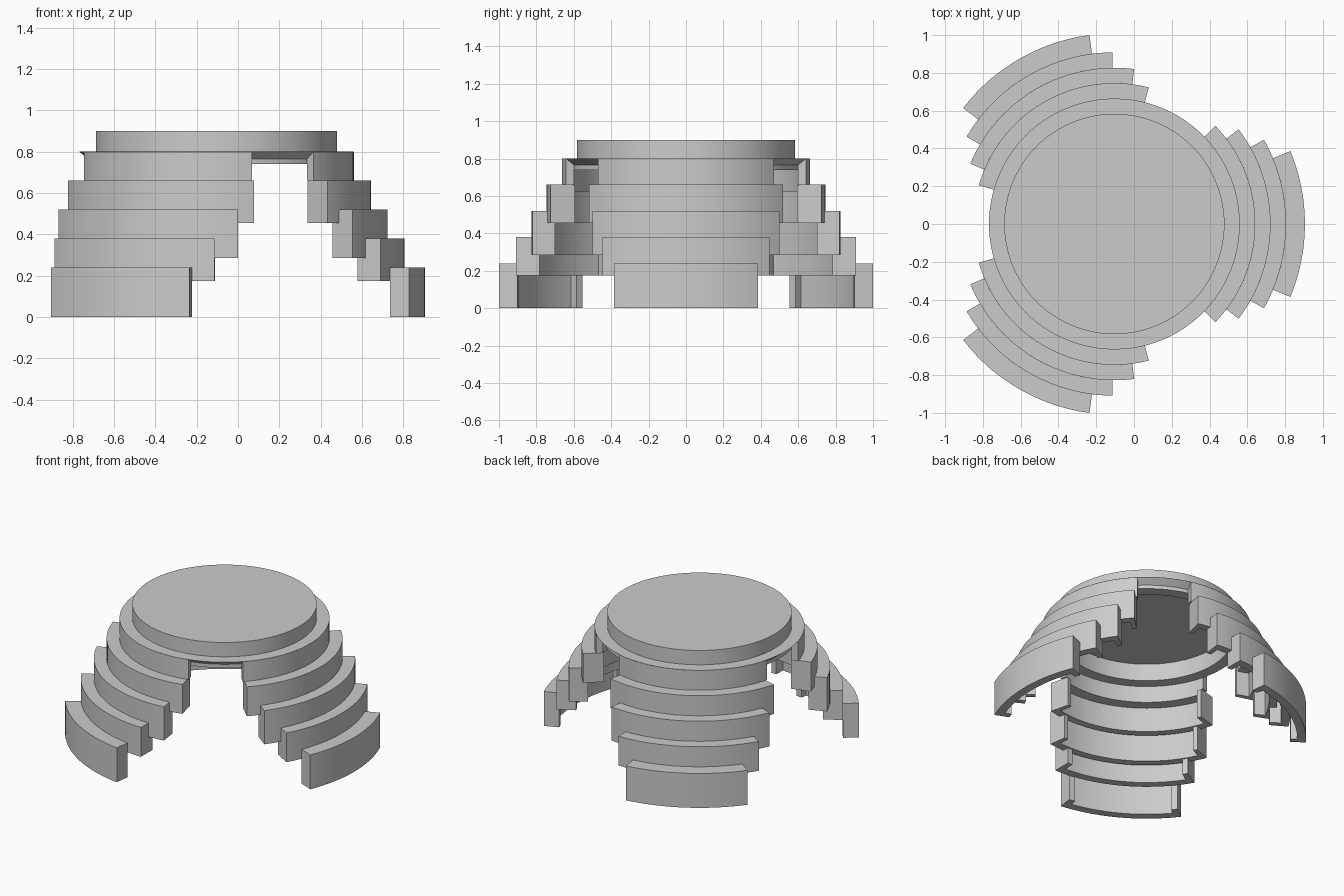
import bpy, bmesh
from math import cos, sin, radians, pi

if "Cube" in bpy.data.objects:
    bpy.data.objects.remove(bpy.data.objects["Cube"])

CX = -0.104      # axis of the round top
FLANGE = 2.6     # angular thickness of the end walls, degrees


def sweep(name, stations, closed=False):
    """Sweep (angle in degrees, [(r, z), ...]) sections around the z axis."""
    bm = bmesh.new()
    rings = []
    for ang, prof in stations:
        a = radians(ang)
        rings.append([bm.verts.new((r * cos(a), r * sin(a), z)) for r, z in prof])
    n = len(rings[0])
    last = len(rings) if closed else len(rings) - 1
    for i in range(last):
        p, q = rings[i], rings[(i + 1) % len(rings)]
        for j in range(n - (1 if closed else 0)):
            k = (j + 1) % n
            bm.faces.new((p[j], q[j], q[k], p[k]))
    if not closed:
        bm.faces.new(rings[0])
        bm.faces.new(rings[-1][::-1])
    bmesh.ops.remove_doubles(bm, verts=bm.verts, dist=1e-5)
    bmesh.ops.dissolve_degenerate(bm, edges=bm.edges, dist=1e-5)
    bmesh.ops.recalc_face_normals(bm, faces=bm.faces)
    me = bpy.data.meshes.new(name)
    bm.to_mesh(me)
    bm.free()
    ob = bpy.data.objects.new(name, me)
    bpy.context.collection.objects.link(ob)
    ob.location.x = CX
    bpy.ops.object.select_all(action='DESELECT')
    ob.select_set(True)
    bpy.context.view_layer.objects.active = ob
    bpy.ops.object.shade_smooth_by_angle(angle=radians(30))
    return ob


def lathe(name, prof, segs=96):
    return sweep(name, [(360 * i / segs, prof) for i in range(segs)], True)


def tier(name, half, r, prev, ri, rf, z0, z1, zb):
    """Curved step: thin shell with a top ledge and thicker walls at both ends."""
    zc = z1 - 0.035
    wall = [(r, z0), (r, z1), (prev, z1), (prev, zb), (rf, zb), (rf, z0)]
    shell = [(r, z0), (r, z1), (prev, z1), (prev, zc), (ri, zc), (ri, z0)]
    inner = half - FLANGE
    st = [(-half, wall), (-inner, wall)]
    st += [(-inner + 2 * inner * i / 24, shell) for i in range(25)]
    st += [(inner, wall), (half, wall)]
    return sweep(name, st)


# Round top: hollow cap with a raised disc, chamfered rim and recessed ceiling
lathe("round_top", [(0, 0.86), (0.545, 0.86), (0.545, 0.74), (0.62, 0.74),
                    (0.62, 0.765), (0.664, 0.8), (0.583, 0.8), (0.583, 0.9), (0, 0.9)])

# Stepped legs: half angle, outer r, ledge r, shell r, end wall r, z0, z1, wall step z
TIERS = [
    (45.0, 0.664, 0.62, 0.62, 0.62, 0.66, 0.799, 0.73),
    (44.1, 0.746, 0.62, 0.695, 0.612, 0.455, 0.66, 0.655),
    (37.3, 0.827, 0.746, 0.775, 0.705, 0.285, 0.52, 0.455),
    (29.4, 0.909, 0.827, 0.855, 0.784, 0.175, 0.38, 0.285),
    (22.5, 1.0087, 0.909, 0.953, 0.909, 0.0, 0.24, 0.12),
]
for i, t in enumerate(TIERS):
    first = tier(f"leg_step_{i + 1}_a", *t)
    for k, tag in ((1, "b"), (2, "c")):
        ob = first.copy()
        ob.name = f"leg_step_{i + 1}_{tag}"
        ob.rotation_euler.z = 2 * pi * k / 3
        bpy.context.collection.objects.link(ob)
